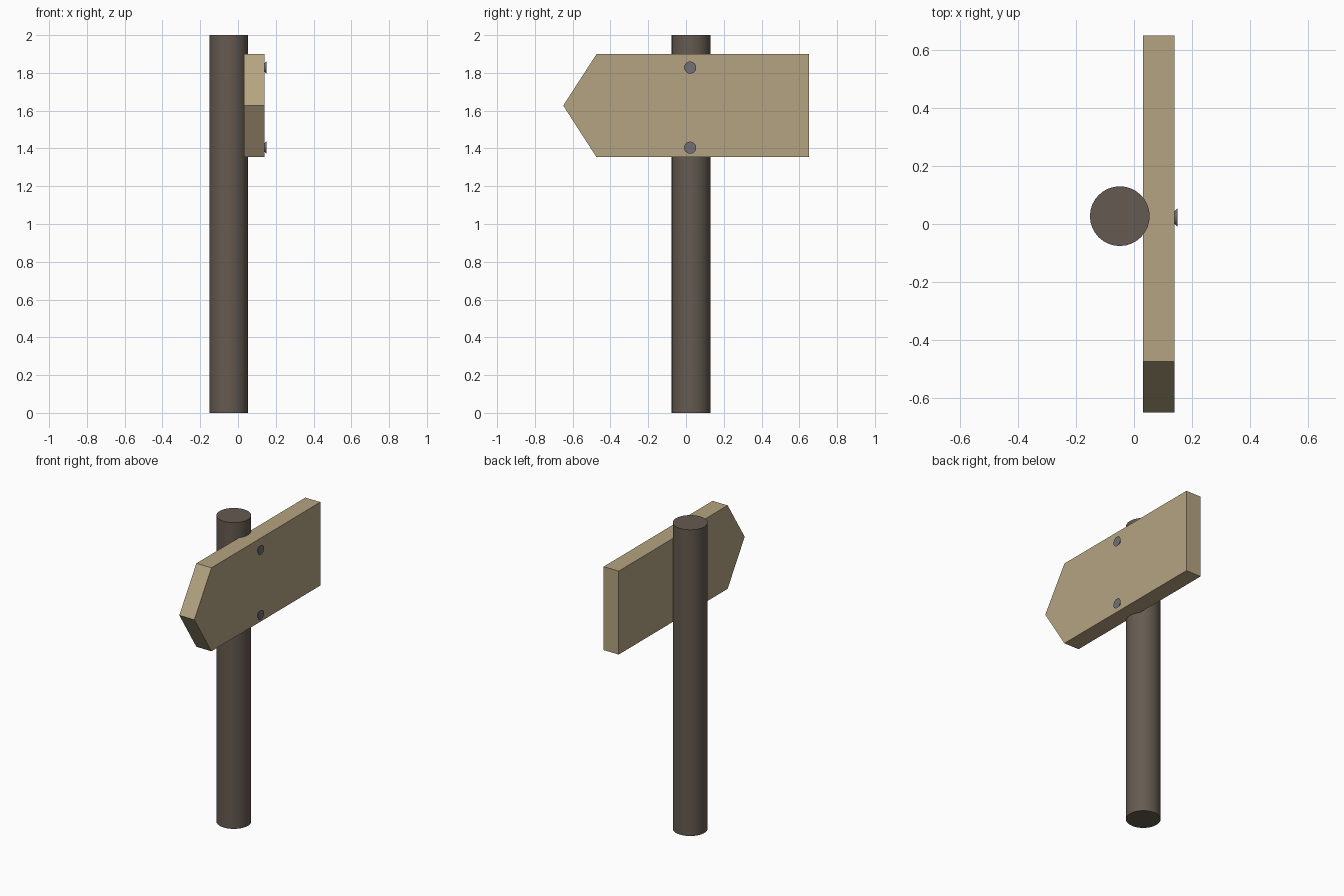
import bpy, bmesh, math

if "Cube" in bpy.data.objects:
    bpy.data.objects.remove(bpy.data.objects["Cube"])


def material(name, color):
    m = bpy.data.materials.new(name)
    m.diffuse_color = (*color, 1)
    m.use_nodes = True
    m.node_tree.nodes["Principled BSDF"].inputs["Base Color"].default_value = m.diffuse_color
    return m


def smooth(obj, mat):
    obj.data.materials.append(mat)
    bpy.ops.object.shade_smooth_by_angle(angle=math.radians(40))


post_wood = material("post_wood", (0.13, 0.105, 0.082))
board_wood = material("board_wood", (0.46, 0.37, 0.22))
metal = material("metal", (0.16, 0.16, 0.18))

# Round post
bpy.ops.mesh.primitive_cylinder_add(vertices=32, radius=0.103, depth=2,
                                    location=(-0.049, 0.027, 1))
post = bpy.context.object
post.name = "post"
smooth(post, post_wood)

# Arrow-shaped board, extruded from its outline (y, z)
outline = [(-0.65, 1.627), (-0.474, 1.354), (0.65, 1.354), (0.65, 1.899), (-0.474, 1.899)]
bm = bmesh.new()
face = bm.faces.new([bm.verts.new((0.031, y, z)) for y, z in outline])
ext = bmesh.ops.extrude_face_region(bm, geom=[face])
bmesh.ops.translate(bm, vec=(0.109, 0, 0),
                    verts=[v for v in ext["geom"] if isinstance(v, bmesh.types.BMVert)])
bmesh.ops.recalc_face_normals(bm, faces=bm.faces)
mesh = bpy.data.meshes.new("arrow_board")
bm.to_mesh(mesh)
bm.free()
board = bpy.data.objects.new("arrow_board", mesh)
board.data.materials.append(board_wood)
bpy.context.collection.objects.link(board)

# Flared screw heads standing just proud of the board
for name, z in (("upper_screw", 1.828), ("lower_screw", 1.404)):
    bpy.ops.mesh.primitive_cone_add(vertices=24, radius1=0.018, radius2=0.032, depth=0.014,
                                    location=(0.143, 0.022, z),
                                    rotation=(0, math.pi / 2, 0))
    screw = bpy.context.object
    screw.name = name
    smooth(screw, metal)
